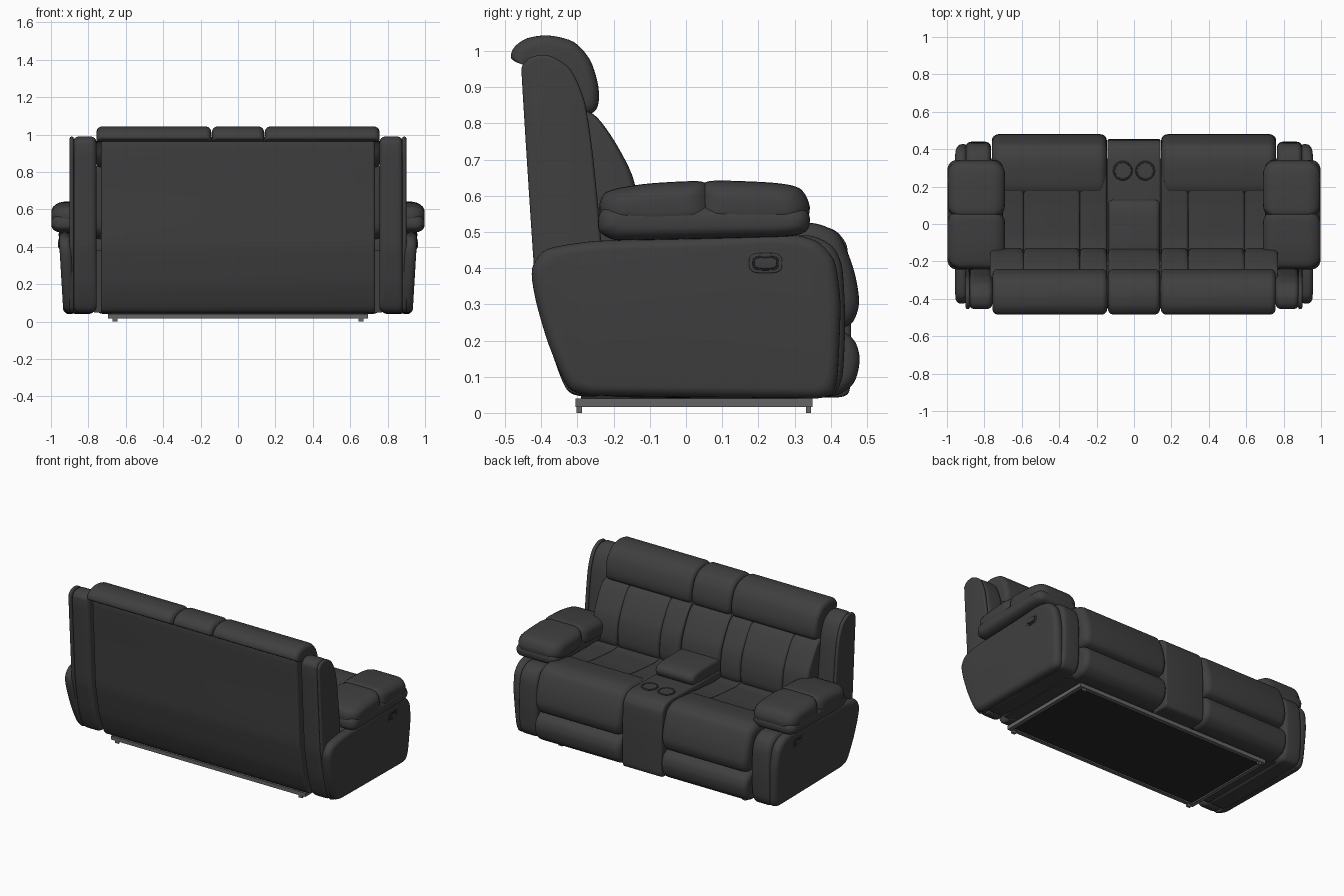
import bpy, bmesh, math
from mathutils import Vector

cube = bpy.data.objects.get("Cube")
if cube:
    bpy.data.objects.remove(cube)


def material(name, v):
    m = bpy.data.materials.new(name)
    m.use_nodes = True
    m.diffuse_color = (v, v, v, 1)
    bsdf = m.node_tree.nodes["Principled BSDF"]
    bsdf.inputs["Base Color"].default_value = (v, v, v, 1)
    bsdf.inputs["Roughness"].default_value = 0.6
    return m


LEATHER = material("charcoal leather", 0.05)
METAL = material("grey metal", 0.13)
LINING = material("black lining", 0.02)
parts = []


def finish(name, bm, mat):
    bmesh.ops.recalc_face_normals(bm, faces=bm.faces[:])
    me = bpy.data.meshes.new(name)
    bm.to_mesh(me)
    bm.free()
    me.materials.append(mat)
    ob = bpy.data.objects.new(name, me)
    bpy.context.collection.objects.link(ob)
    parts.append(ob)


def smooth_loop(pts, n=5):
    """Closed rounded curve through the given (y, z) points."""
    p = [Vector(q) for q in pts]
    out = []
    for i in range(len(p)):
        a, b, c, d = (p[(i + k) % len(p)] for k in (-1, 0, 1, 2))
        k = min((c - b).length, 0.1) * 0.8
        m1 = (c - a).normalized() * k
        m2 = (d - b).normalized() * k
        for j in range(n):
            t = j / n
            out.append(b * (2*t**3 - 3*t*t + 1) + m1 * (t**3 - 2*t*t + t)
                       + c * (3*t*t - 2*t**3) + m2 * (t**3 - t*t))
    return out


def cushion(name, pts, x0, x1, r=0.03, lean=0, mat=LEATHER):
    """Side profile swept from x0 to x1 with rounded ends."""
    loop = smooth_loop(pts)
    ys, zs = [q.x for q in loop], [q.y for q in loop]
    cy, cz = (min(ys) + max(ys)) / 2, (min(zs) + max(zs)) / 2
    hy, hz = (max(ys) - min(ys)) / 2, (max(zs) - min(zs)) / 2
    r = min(r, abs(x1 - x0) / 2.1)
    ry, rz = min(r, 0.75 * hy), min(r, 0.75 * hz)
    side = 1 if x1 > x0 else -1
    steps = [(r * (1 - math.cos(a)), 1 - math.sin(a))
             for a in (math.pi / 2 * k / 6 for k in range(7))]
    rings = [(x0 + side * dx, e) for dx, e in steps]
    rings += [(x1 - side * dx, e) for dx, e in reversed(steps)]
    bm = bmesh.new()
    grid = []
    for x, e in rings:
        fy, fz = 1 - e * ry / hy, 1 - e * rz / hz
        row = []
        for q in loop:
            z = cz + (q.y - cz) * fz
            row.append(bm.verts.new((x + side * lean * (z - cz), cy + (q.x - cy) * fy, z)))
        grid.append(row)
    n = len(loop)
    for a, b in zip(grid, grid[1:]):
        for i in range(n):
            bm.faces.new((a[i], a[(i + 1) % n], b[(i + 1) % n], b[i]))
    bm.faces.new(grid[0])
    bm.faces.new(grid[-1])
    finish(name, bm, mat)


def box(name, lo, hi, mat):
    bm = bmesh.new()
    bmesh.ops.create_cube(bm, size=1)
    for v in bm.verts:
        v.co = [(l + h) / 2 + c * (h - l) for l, h, c in zip(lo, hi, v.co)]
    finish(name, bm, mat)


def oval(cy, cz, ry, rz):
    """Rounded rectangle profile for the handle plates."""
    def soft(v):
        return math.copysign(abs(v) ** 0.6, v)
    return [(cy + ry * soft(math.cos(a)), cz + rz * soft(math.sin(a)))
            for a in (math.tau * k / 16 for k in range(16))]


# Side profiles as (y, z)
HEADREST = [(-.483, .98), (-.475, 1.01), (-.44, 1.035), (-.38, 1.043), (-.31, 1.025),
            (-.265, .975), (-.242, .9), (-.247, .84), (-.29, .82), (-.36, .88),
            (-.41, .965), (-.45, .963)]
BACK = [(-.45, .96), (-.435, .7), (-.42, .4), (-.38, .2), (-.325, .06), (-.27, .045),
        (-.22, .06), (-.22, .5), (-.27, .8), (-.32, .94), (-.38, .985), (-.43, .985)]
WING = [(-.455, .95), (-.43, .982), (-.38, .988), (-.32, .95), (-.28, .86), (-.258, .72),
        (-.235, .48), (-.235, .1), (-.27, .05), (-.33, .065), (-.38, .2), (-.42, .4)]
LUMBAR = [(-.3, .83), (-.255, .825), (-.2, .755), (-.15, .66), (-.13, .57), (-.135, .48),
          (-.2, .44), (-.28, .5)]
SEAT = [(-.2, .47), (-.08, .475), (.1, .49), (.24, .505), (.3, .46), (.26, .36), (-.2, .34)]
SEAT_ROLL = [(.17, .497), (.28, .523), (.36, .523), (.42, .495), (.452, .43), (.47, .37),
             (.478, .3), (.455, .245), (.38, .23), (.26, .28), (.17, .4)]
FOOTREST = [(.3, .235), (.42, .232), (.465, .2), (.48, .15), (.465, .085), (.42, .05),
            (.34, .045), (.28, .1)]
ARM_CORE = [(-.25, .46), (.1, .48), (.34, .49), (.405, .46), (.432, .4), (.44, .25),
            (.432, .1), (.405, .05), (.34, .045), (-.25, .05)]
ARM_SIDE = [(-.425, .4), (-.385, .452), (-.25, .475), (.05, .485), (.27, .495), (.36, .475),
            (.41, .42), (.427, .3), (.42, .12), (.405, .055), (.36, .04), (-.26, .048),
            (-.325, .07), (-.38, .19), (-.415, .31)]
PAD_BAND = [(-.238, .5), (-.242, .54), (-.225, .568), (-.15, .575), (.25, .575), (.325, .565),
            (.342, .54), (.335, .505), (.3, .49), (.2, .485), (-.19, .477)]
PAD_REAR = [(-.24, .57), (-.222, .61), (-.12, .632), (0, .64), (.05, .637), (.068, .61),
            (.07, .52), (-.1, .5), (-.225, .52)]
PAD_FRONT = [(.035, .61), (.053, .637), (.1, .642), (.24, .636), (.315, .62), (.342, .57),
             (.325, .52), (.2, .5), (.035, .52)]
CONSOLE = [(-.2, .5), (.1, .515), (.34, .52), (.41, .505), (.445, .46), (.455, .3),
           (.455, .1), (.445, .05), (.38, .043), (-.2, .045)]
LID = [(-.18, .57), (-.13, .59), (.05, .59), (.115, .575), (.13, .545), (.11, .51), (-.17, .5)]

SEAMS = (.145, .29, .59, .77)

# Shared backrest
cushion("backrest_shell", BACK, -.732, .732, .015)

# Mirrored halves
for s, side in ((1, "left"), (-1, "right")):
    cushion(side + "_headrest", HEADREST, s * .143, s * .757, .03)
    for i, (a, b) in enumerate(zip(SEAMS, SEAMS[1:])):
        tag = f"{side}_%s_{i + 1}"
        cushion(tag % "back_cushion", LUMBAR, s * a, s * b, .025)
        cushion(tag % "seat_panel", SEAT, s * a, s * b, .015)
    cushion(side + "_seat_roll", SEAT_ROLL, s * .145, s * .76, .045)
    cushion(side + "_footrest", FOOTREST, s * .145, s * .76, .035)
    xs = sorted((s * .14, s * .77))
    box(side + "_seat_box", (xs[0], -.25, .05), (xs[1], .35, .38), LEATHER)

    # Back wings and arms
    cushion(side + "_back_wing", WING, s * .757, s * .882, .03)
    cushion(side + "_wing_piping", WING, s * .878, s * .9, .011)
    cushion(side + "_arm_core", ARM_CORE, s * .765, s * .9, .03)
    cushion(side + "_arm_side", ARM_SIDE, s * .88, s * .947, .03, .06)
    cushion(side + "_arm_pad_band", PAD_BAND, s * .7, s * .997, .05)
    cushion(side + "_arm_pad_rear", PAD_REAR, s * .69, s * .998, .075)
    cushion(side + "_arm_pad_front", PAD_FRONT, s * .69, s * .996, .075)

    # Recliner handle
    cushion(side + "_handle_plate", oval(.22, .414, .046, .028), s * .945, s * .958, .003, .06)
    cushion(side + "_handle_recess", oval(.22, .414, .036, .02), s * .95, s * .96, .002, .06,
            LINING)
    cushion(side + "_handle_lever", oval(.22, .414, .031, .015), s * .95, s * .963, .003, .06)

    # Cup holder
    bpy.ops.mesh.primitive_torus_add(location=(s * .06, .285, .521), major_radius=.046,
                                     minor_radius=.006, major_segments=32, minor_segments=8)
    ring = bpy.context.object
    ring.name = side + "_cup_ring"
    ring.data.materials.append(LEATHER)
    parts.append(ring)
    bpy.ops.mesh.primitive_cylinder_add(location=(s * .06, .285, .52), radius=.045,
                                        depth=.006, vertices=32)
    disc = bpy.context.object
    disc.name = side + "_cup_well"
    disc.data.materials.append(LEATHER)
    parts.append(disc)

    # Base rails and feet
    xs = sorted((s * .67, s * .695))
    box(side + "_base_rail", (xs[0], -.305, .016), (xs[1], .35, .04), METAL)
    xs = sorted((s * .645, s * .67))
    for end, y in (("rear", -.295), ("front", .338)):
        box(f"{side}_{end}_foot", (xs[0], y - .007, 0), (xs[1], y + .007, .02), METAL)

# Centre console
cushion("console_body", CONSOLE, -.142, .142, .012)
cushion("console_lid", LID, -.138, .138, .025)
cushion("console_back", LUMBAR, -.14, .14, .03)
cushion("console_headrest", HEADREST, -.139, .139, .03)

# Underside
box("rear_base_rail", (-.695, -.305, .016), (.695, -.28, .04), METAL)
box("front_base_rail", (-.695, .325, .016), (.695, .35, .04), METAL)
box("underside_lining", (-.68, -.29, .024), (.68, .335, .06), LINING)

# Smooth shading with crisp edges
bpy.ops.object.select_all(action='DESELECT')
for ob in parts:
    ob.select_set(True)
bpy.context.view_layer.objects.active = parts[0]
bpy.ops.object.shade_smooth_by_angle(angle=math.radians(40))
